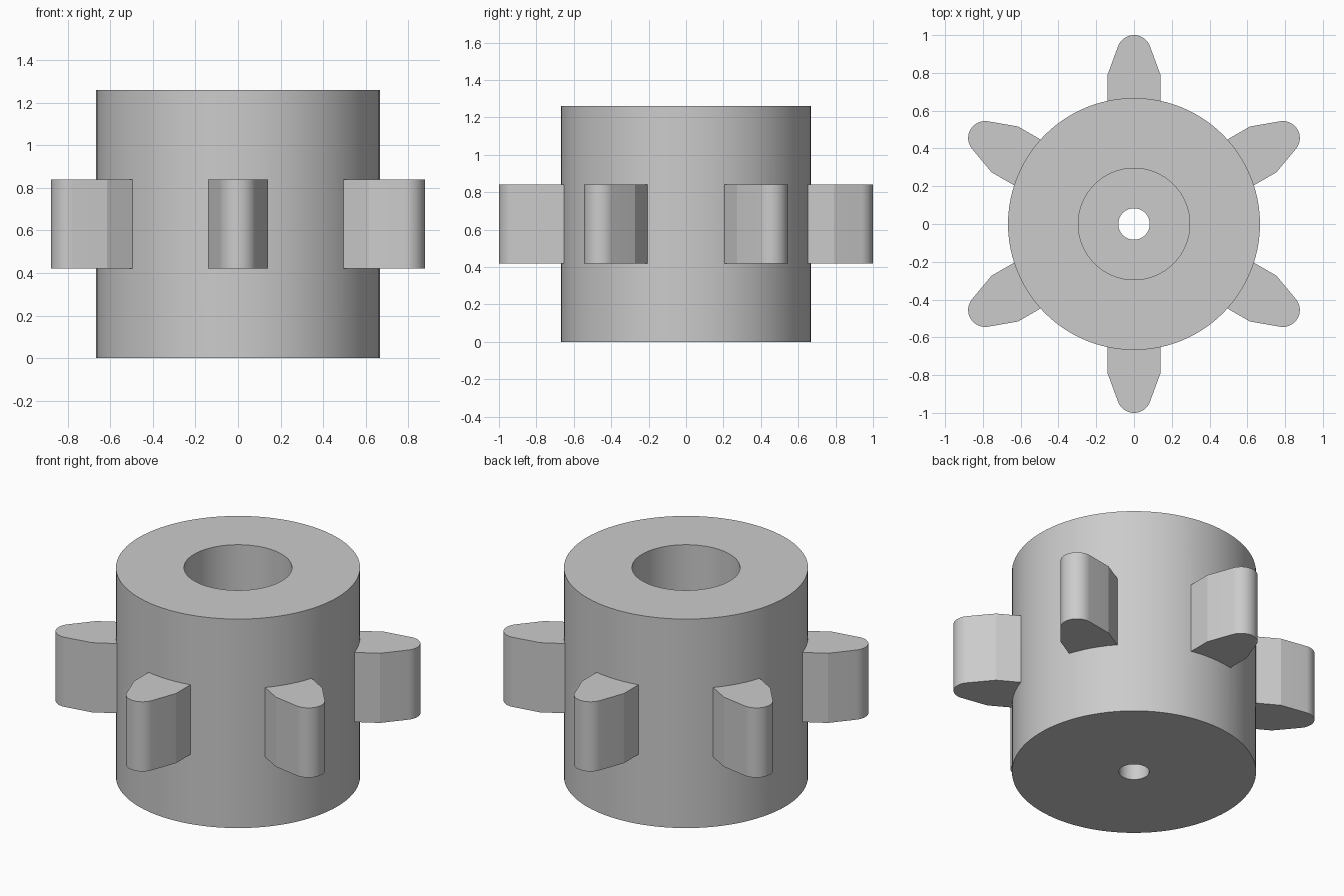
import bpy, bmesh
from math import sin, cos, pi, radians, atan2, acos, hypot
from mathutils import Matrix, Vector

if "Cube" in bpy.data.objects:
    bpy.data.objects.remove(bpy.data.objects["Cube"])

grey = bpy.data.materials.new("plain grey")
grey.use_nodes = True
grey.diffuse_color = (0.6, 0.6, 0.6, 1)
grey.node_tree.nodes["Principled BSDF"].inputs["Base Color"].default_value = (0.6, 0.6, 0.6, 1)

SEGMENTS = 96
RADIUS, HEIGHT = 0.667, 1.26
BORE, HOLE, FLOOR = 0.295, 0.083, 0.2
TOOTH_LOW, TOOTH_HIGH = 0.42, 0.84


def make_object(name, bm):
    bmesh.ops.recalc_face_normals(bm, faces=bm.faces)
    mesh = bpy.data.meshes.new(name)
    bm.to_mesh(mesh)
    bm.free()
    mesh.materials.append(grey)
    obj = bpy.data.objects.new(name, mesh)
    bpy.context.collection.objects.link(obj)
    return obj


# Hub: closed profile with a wide bore above a small through hole
bm = bmesh.new()
profile = [(HOLE, 0), (RADIUS, 0), (RADIUS, HEIGHT), (BORE, HEIGHT), (BORE, FLOOR), (HOLE, FLOOR)]
rings = []
for i in range(SEGMENTS):
    a = 2 * pi * i / SEGMENTS
    rings.append([bm.verts.new((r * cos(a), r * sin(a), z)) for r, z in profile])
for i, ring in enumerate(rings):
    following = rings[(i + 1) % SEGMENTS]
    for j in range(len(profile)):
        k = (j + 1) % len(profile)
        bm.faces.new((ring[j], following[j], following[k], ring[k]))
hub = make_object("toothed_hub", bm)

# Teeth: straight root, tapered flanks tangent to a rounded tip
ROOT, SHOULDER, HALF = 0.6, 0.79, 0.14
TIP_CENTRE, TIP_RADIUS = 0.91, 0.09
gap = TIP_CENTRE - SHOULDER
start = atan2(HALF, -gap) - acos(TIP_RADIUS / hypot(HALF, gap))
STEPS = 20
arc = [start - 2 * start * i / STEPS for i in range(STEPS + 1)]
outline = [(ROOT, HALF), (SHOULDER, HALF)]
outline += [(TIP_CENTRE + TIP_RADIUS * cos(a), TIP_RADIUS * sin(a)) for a in arc]
outline += [(SHOULDER, -HALF), (ROOT, -HALF)]

bm = bmesh.new()
for n in range(6):
    turn = Matrix.Rotation(radians(30 + 60 * n), 4, "Z")
    face = bm.faces.new([bm.verts.new(turn @ Vector((x, y, TOOTH_LOW))) for x, y in outline])
    new = bmesh.ops.extrude_face_region(bm, geom=[face])["geom"]
    bmesh.ops.translate(bm, vec=(0, 0, TOOTH_HIGH - TOOTH_LOW),
                        verts=[v for v in new if isinstance(v, bmesh.types.BMVert)])
teeth = make_object("teeth", bm)

# Fuse the teeth into the hub
union = hub.modifiers.new("fuse teeth", "BOOLEAN")
union.operation = "UNION"
union.solver = "EXACT"
union.object = teeth
bpy.ops.object.select_all(action="DESELECT")
hub.select_set(True)
bpy.context.view_layer.objects.active = hub
bpy.ops.object.modifier_apply(modifier=union.name)
bpy.data.objects.remove(teeth)
bpy.ops.object.shade_smooth_by_angle(angle=radians(17))
